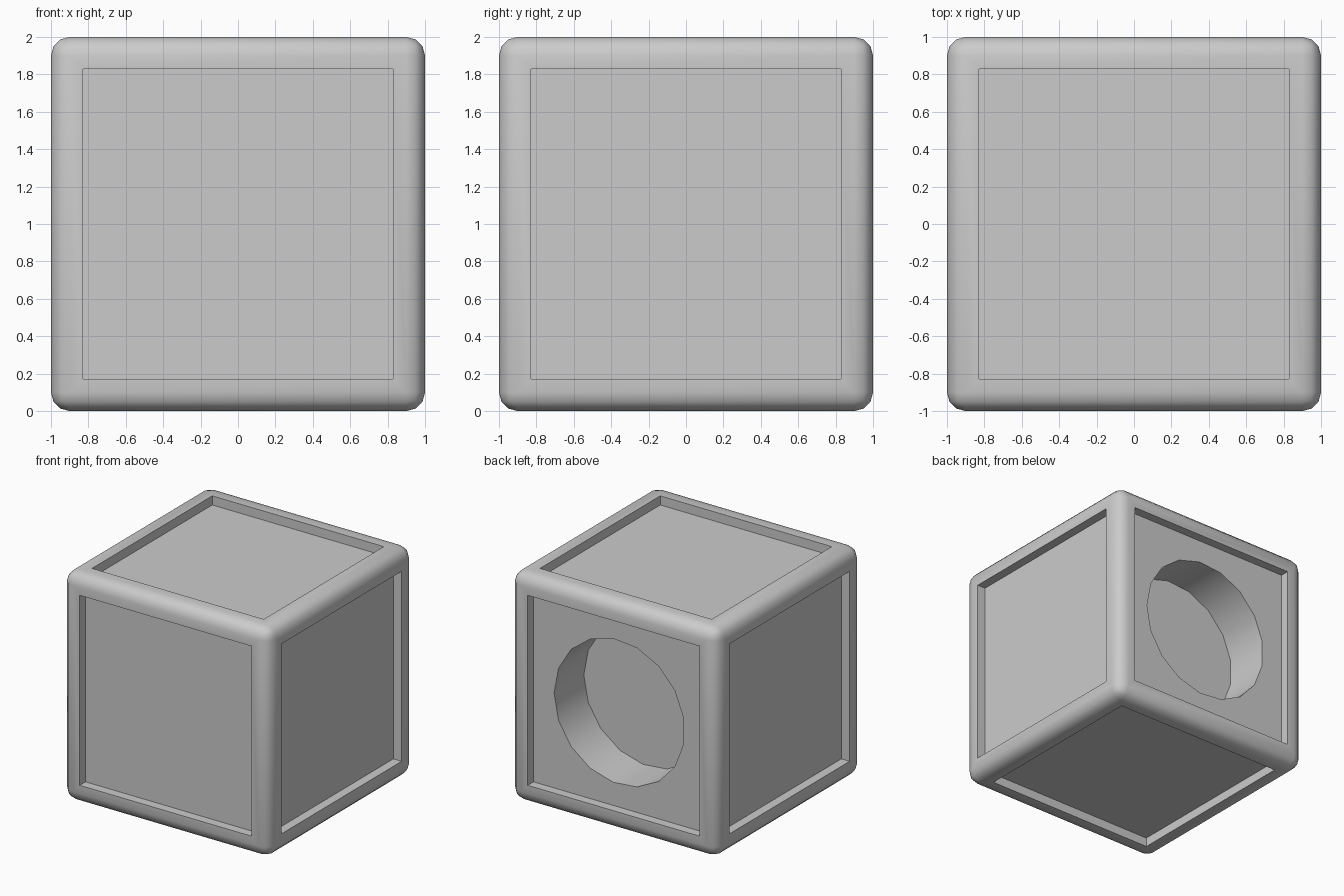
import bpy, bmesh, math
from mathutils import Matrix

if "Cube" in bpy.data.objects:
    bpy.data.objects.remove(bpy.data.objects["Cube"])

BEVEL, FRAME, PANEL_DEPTH = 0.1, 0.1, 0.08
HOLE_RADIUS, HOLE_DEPTH, HOLE_SIDES = 0.63, 0.41, 17


def add_object(name, bm):
    bmesh.ops.recalc_face_normals(bm, faces=bm.faces[:])
    mesh = bpy.data.meshes.new(name)
    bm.to_mesh(mesh)
    bm.free()
    obj = bpy.data.objects.new(name, mesh)
    bpy.context.collection.objects.link(obj)
    return obj


# Rounded cube with a sunken square panel on every side
bm = bmesh.new()
bmesh.ops.create_cube(bm, size=2, matrix=Matrix.Translation((0, 0, 1)))
bmesh.ops.bevel(bm, geom=bm.edges[:], offset=BEVEL, segments=3, profile=0.5,
                affect='EDGES')
sides = sorted(bm.faces, key=lambda f: f.calc_area())[-6:]
bmesh.ops.inset_individual(bm, faces=sides, thickness=FRAME)
for side in sides:
    inward = -side.normal * PANEL_DEPTH
    new = bmesh.ops.extrude_discrete_faces(bm, faces=[side])["faces"][0]
    bmesh.ops.translate(bm, vec=inward, verts=new.verts[:])
cube = add_object("panelled_cube", bm)

# Round blind socket in the back panel
bm = bmesh.new()
floor_y = 1 - PANEL_DEPTH - HOLE_DEPTH
length = 1.0
place = (Matrix.Translation((0, floor_y + length / 2, 1))
         @ Matrix.Rotation(math.pi / 2, 4, 'X')
         @ Matrix.Rotation(-math.pi / 2, 4, 'Z'))
bmesh.ops.create_cone(bm, cap_ends=True, segments=HOLE_SIDES,
                      radius1=HOLE_RADIUS, radius2=HOLE_RADIUS,
                      depth=length, matrix=place)
cutter = add_object("socket_cutter", bm)
cutter.hide_render = True

socket = cube.modifiers.new("socket", 'BOOLEAN')
socket.operation = 'DIFFERENCE'
socket.solver = 'EXACT'
socket.object = cutter

# Smooth rounded edges, crisp panel edges
bpy.context.view_layer.objects.active = cube
cube.select_set(True)
bpy.ops.object.modifier_apply(modifier=socket.name)
bpy.data.objects.remove(cutter)
bpy.ops.object.shade_smooth_by_angle(angle=math.radians(35))
